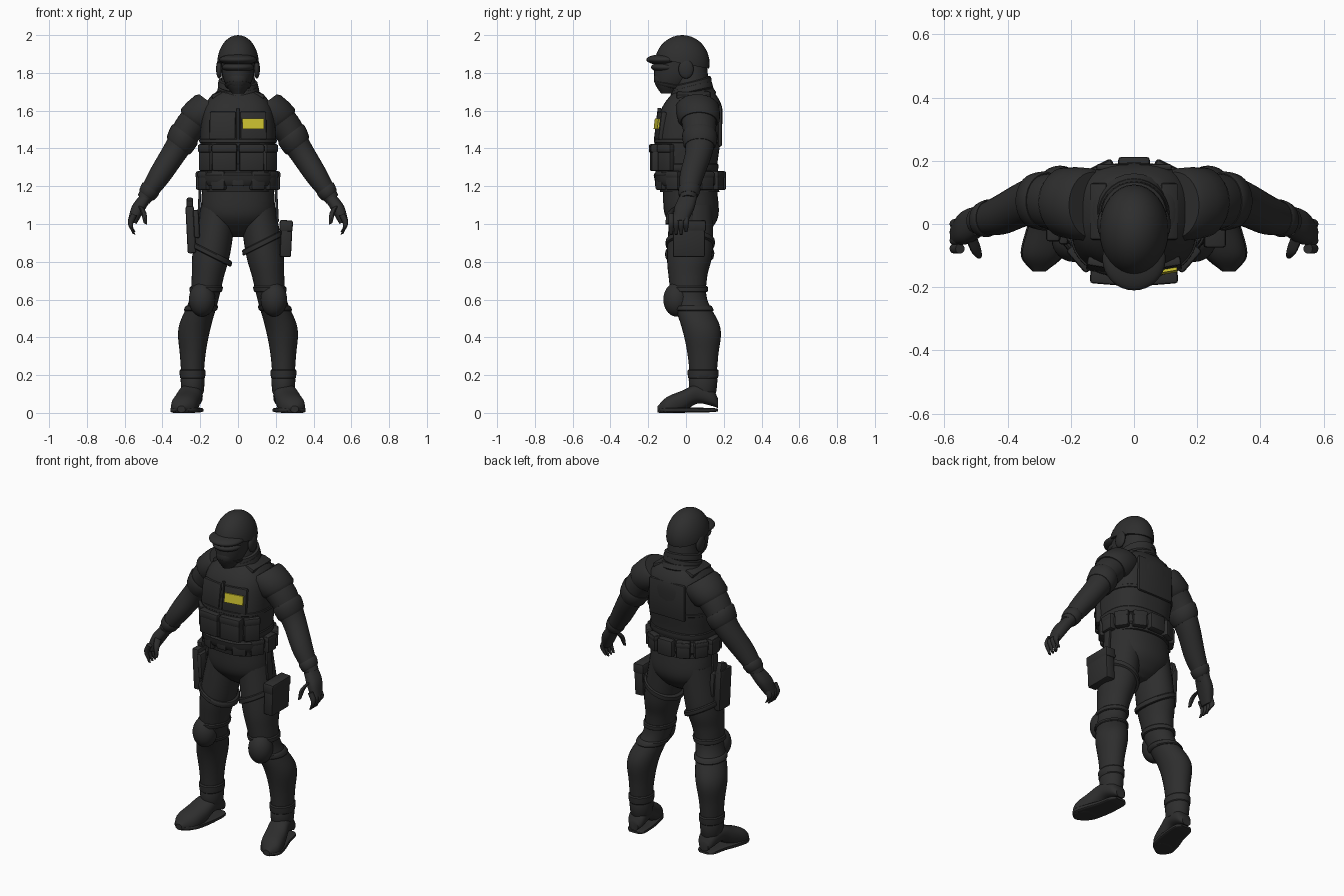
import bpy, bmesh, math
from mathutils import Vector, Matrix, Euler

if "Cube" in bpy.data.objects:
    bpy.data.objects.remove(bpy.data.objects["Cube"])


def material(name, colour):
    mat = bpy.data.materials.new(name)
    mat.use_nodes = True
    mat.diffuse_color = colour
    shader = next(node for node in mat.node_tree.nodes if node.type == 'BSDF_PRINCIPLED')
    shader.inputs["Base Color"].default_value = colour
    return mat


CHARCOAL = material("charcoal_fabric", (.027, .027, .027, 1))
YELLOW = material("yellow_patch", (.62, .55, .03, 1))
made = []


def finish(name, bm, side, mat=CHARCOAL):
    """Turn a bmesh into an object on the given side, or mirrored to both."""
    if side == 'right':
        bmesh.ops.scale(bm, vec=(-1, 1, 1), verts=bm.verts[:])
    bmesh.ops.recalc_face_normals(bm, faces=bm.faces[:])
    mesh = bpy.data.meshes.new(name)
    bm.to_mesh(mesh)
    bm.free()
    mesh.materials.append(mat)
    part = bpy.data.objects.new(name, mesh)
    bpy.context.scene.collection.objects.link(part)
    if side == 'both':
        part.modifiers.new("Mirror", 'MIRROR')
    made.append(part)


def spline(rings, steps):
    points = [Vector(ring) for ring in rings]
    before, after = 2 * points[0] - points[1], 2 * points[-1] - points[-2]
    padded = [before, *points, after]
    curve = []
    for p, a, b, q in zip(padded, padded[1:], padded[2:], padded[3:]):
        for k in range(steps):
            t = k / steps
            curve.append(a + (b - p) * t / 2 + (p - 2.5 * a + 2 * b - q / 2) * t ** 2
                         + (3 * a - p - 3 * b + q) * t ** 3 / 2)
    return curve + [points[-1]]


def loft(name, rings, across=(1, 0, 0), along=(0, 1, 0), depth=1, power=2,
         side='middle', sides=28, steps=6):
    """Skin superellipse rings (x, y, z, radius); depth is the ratio of the two radii."""
    bm = bmesh.new()
    across, along = Vector(across), Vector(along) * depth
    loops = []
    for ring in spline(rings, steps):
        loop = []
        for i in range(sides):
            angle = math.tau * i / sides
            c, s = (math.copysign(abs(w) ** (2 / power), w)
                    for w in (math.cos(angle), math.sin(angle)))
            co = ring.xyz + (across * c + along * s) * ring.w
            co.z = max(co.z, 0)
            loop.append(bm.verts.new(co))
        loops.append(loop)
    for lower, upper in zip(loops, loops[1:]):
        for i in range(sides):
            bm.faces.new((lower[i - 1], lower[i], upper[i], upper[i - 1]))
    bm.faces.new(loops[0])
    bm.faces.new(loops[-1])
    finish(name, bm, side)


def ring_at(rings, height):
    return min(spline(rings, 60), key=lambda ring: abs(ring.z - height))


def wrap(name, limb, low, high, grow, **style):
    """A strap, cuff or pad that follows a limb between two heights."""
    rings = []
    for share, puff in ((0, .3), (.15, 1), (.5, 1.1), (.85, 1), (1, .3)):
        ring = ring_at(limb, low + (high - low) * share)
        ring.w += grow * puff
        rings.append(ring)
    loft(name, rings, steps=1, **style)


def box(name, at, size, turn=(0, 0, 0), bevel=.01, side='middle', mat=CHARCOAL):
    bm = bmesh.new()
    bmesh.ops.create_cube(bm, size=1, matrix=Matrix.Diagonal((*size, 1)))
    if bevel:
        bmesh.ops.bevel(bm, geom=bm.edges[:], offset=bevel, segments=2,
                        profile=.5, affect='EDGES')
    bm.transform(Matrix.LocRotScale(Vector(at), Euler(turn), None))
    finish(name, bm, side, mat)


def ball(name, at, radii, side='middle', cut=None):
    bm = bmesh.new()
    bmesh.ops.create_uvsphere(bm, u_segments=32, v_segments=18, radius=1)
    bm.transform(Matrix.LocRotScale(Vector(at), None, Vector(radii)))
    if cut:
        bmesh.ops.bisect_plane(bm, geom=bm.verts[:] + bm.edges[:] + bm.faces[:],
                               plane_co=at, plane_no=cut, clear_outer=True)
        bmesh.ops.holes_fill(bm, edges=bm.edges[:])
    finish(name, bm, side)


# Head, helmet and neck
head = [(0, -.09, 1.69, .03), (0, -.07, 1.74, .066), (0, -.05, 1.8, .085), (0, -.04, 1.88, .09)]
loft("head", head, depth=1.4)
ball("helmet", at=(0, -.02, 1.85), radii=(.11, .145, .15), cut=(0, -.2, -1))
ball("helmet_brim", at=(0, -.11, 1.87), radii=(.1, .1, .03))
ball("goggles", at=(0, -.1, 1.83), radii=(.085, .085, .03))
ball("face_mask", at=(0, -.12, 1.77), radii=(.055, .05, .06))
ball("ear_cups", at=(.1, 0, 1.82), radii=(.016, .04, .05), side='both')
wrap("chin_strap", head, 1.72, 1.74, grow=.006, depth=1.4, along=(0, 1, -.2))
neck = [(0, .04, 1.64, .13), (0, .03, 1.7, .1), (0, .03, 1.84, .08)]
loft("neck", neck)
for fold, height in enumerate((1.68, 1.71, 1.74)):
    tilt = .06 if fold % 2 else -.06
    wrap(f"collar_fold_{fold}", neck, height - .02, height + .02, grow=.012,
         across=(1, 0, tilt), along=(0, 1, .25))

# Vest with its seams, straps and name patch
vest = [(0, .02, 1.17, .18), (0, 0, 1.3, .19), (0, .01, 1.45, .2),
        (0, .03, 1.6, .188), (0, .04, 1.68, .14), (0, .04, 1.71, .09)]
vest_shape = dict(depth=.87, power=2.6, sides=40)
loft("vest", vest, **vest_shape)
wrap("vest_hem", vest, 1.28, 1.32, grow=.006, **vest_shape)
wrap("vest_seam", vest, 1.43, 1.45, grow=.005, **vest_shape)
chest_turn = (-.12, 0, .17)
box("chest_panels", at=(.08, -.135, 1.52), size=(.14, .03, .15), turn=chest_turn,
    bevel=.008, side='both')
box("name_patch", at=(.08, -.154, 1.53), size=(.115, .009, .055), turn=chest_turn,
    bevel=0, mat=YELLOW)
box("vest_zip", at=(0, -.15, 1.53), size=(.014, .02, .17), turn=(-.12, 0, 0), bevel=.004)
box("back_panel", at=(0, .18, 1.52), size=(.24, .02, .22), bevel=.008)
box("shoulder_straps", at=(.11, .04, 1.68), size=(.06, .18, .03), turn=(0, .35, 0), side='both')

# Vest pouches, each with a flap
for place, x, y, width, turn in (("front", .07, -.16, .13, .08), ("side", .16, -.1, .09, .85)):
    box(place + "_pouches", at=(x, y, 1.35), size=(width, .055, .14), turn=(0, 0, turn),
        side='both')
    box(place + "_pouch_flaps", at=(x, y, 1.4), size=(width + .006, .065, .045),
        turn=(0, 0, turn), side='both')

# Belt with pouches facing outwards all round
wrap("belt", vest, 1.2, 1.27, grow=.014, **vest_shape)
box("belt_buckle", at=(0, -.15, 1.23), size=(.06, .03, .06), bevel=.006)
box("rear_belt_pouch", at=(0, .19, 1.23), size=(.1, .045, .1))
belt_width, belt_depth = .2, .17
for number, degrees in enumerate((-60, -30, 0, 30, 60)):
    angle = math.radians(degrees)
    x, y = belt_width * math.cos(angle), .02 + belt_depth * math.sin(angle)
    turn = (0, 0, math.atan2(math.sin(angle) / belt_depth, math.cos(angle) / belt_width))
    box(f"belt_pouches_{number}", at=(x, y, 1.23), size=(.045, .08, .1), turn=turn, side='both')
    box(f"belt_flaps_{number}", at=(x, y, 1.26), size=(.05, .085, .035), turn=turn, side='both')

# Hips and legs
loft("hips", [(0, .02, 1.2, .19), (0, .03, 1.05, .19), (0, .04, .97, .12), (0, .04, .93, .05)],
     depth=.75, power=2.2)
legs = [(.1, .03, 1.1, .095), (.14, .02, .85, .1), (.16, .01, .72, .085), (.18, .02, .6, .077),
        (.23, .08, .45, .085), (.24, .09, .3, .067), (.24, .09, .1, .052)]
leg_shape = dict(depth=1.2, side='both')
loft("legs", legs, **leg_shape)
ball("knee_pads", at=(.19, -.05, .6), radii=(.07, .07, .09), side='both')
wrap("upper_knee_straps", legs, .64, .67, grow=.008, **leg_shape)
wrap("lower_knee_straps", legs, .54, .57, grow=.008, **leg_shape)
wrap("trouser_cuffs", legs, .18, .23, grow=.008, **leg_shape)

# Boots
wrap("boot_shafts", legs, .1, .19, grow=.006, **leg_shape)
foot = [(.24, .17, .05, .03), (.24, .14, .08, .052), (.25, .06, .1, .06), (.27, -.02, .06, .068),
        (.29, -.1, .03, .064), (.3, -.15, .02, .02)]
loft("boots", foot, along=(0, 0, 1), depth=.85, power=2.4, side='both')
loft("boot_soles", [(x, y, .015, radius * 1.06) for x, y, z, radius in foot],
     along=(0, 0, 1), depth=.2, power=5, side='both')

# Arms with padded sleeves
arms = [(.13, .06, 1.63, .09), (.25, .07, 1.52, .082), (.33, .07, 1.39, .067),
        (.42, .03, 1.25, .058), (.5, .01, 1.13, .038)]
arm_shape = dict(across=(.8, 0, .6), depth=1.1, side='both')
loft("arms", arms, **arm_shape)
wrap("shoulder_pads", arms, 1.54, 1.63, grow=.016, **arm_shape)
wrap("upper_arm_pads", arms, 1.41, 1.48, grow=.009, **arm_shape)
wrap("sleeve_cuffs", arms, 1.15, 1.19, grow=.006, **arm_shape)

# Gloves
hand_shape = dict(across=(.9, 0, .4), side='both')
loft("palms", [(.49, .01, 1.14, .032), (.53, -.01, 1.08, .035), (.56, -.03, 1.01, .025)],
     depth=1.5, power=2.4, **hand_shape)
for order, finger in enumerate(("little", "ring", "middle", "index")):
    y = -.026 * order
    tip = .96 if finger == "little" else .945
    loft(finger + "_fingers", [(.55, y, 1.05, .016), (.57, y, 1, .015), (.55, y, tip, .008)],
         sides=12, **hand_shape)
loft("thumbs", [(.52, -.03, 1.1, .02), (.5, -.08, 1.06, .018), (.49, -.1, 1, .01)],
     sides=12, **hand_shape)

# Holster on the right thigh
lean = (0, .05, 0)
box("holster", at=(.25, 0, .97), size=(.045, .11, .25), turn=lean, side='right')
box("holster_plate", at=(.22, 0, 1), size=(.03, .13, .15), turn=lean, side='right')
box("holster_grip", at=(.255, .02, 1.1), size=(.035, .06, .07), turn=(.3, 0, 0), side='right')

# Drop pouch on the left thigh
box("thigh_pouch", at=(.255, .015, .92), size=(.06, .17, .19), turn=lean, side='left')
box("thigh_pouch_flap", at=(.255, .015, .99), size=(.07, .18, .06), turn=lean, side='left')

# Hanger and sloping strap on each thigh
for side, height in (('left', .9), ('right', .84)):
    box(side + "_hanger", at=(.205, .01, 1.1), size=(.014, .05, .18), turn=-Vector(lean),
        bevel=.005, side=side)
    wrap(side + "_thigh_strap", legs, height - .015, height + .015, grow=.008,
         across=(1, 0, .5), depth=1.2, side=side)

# Smooth shading with sharp creases kept
bpy.ops.object.select_all(action='DESELECT')
for part in made:
    part.select_set(True)
bpy.context.view_layer.objects.active = made[0]
bpy.ops.object.shade_smooth_by_angle(angle=math.radians(35))
